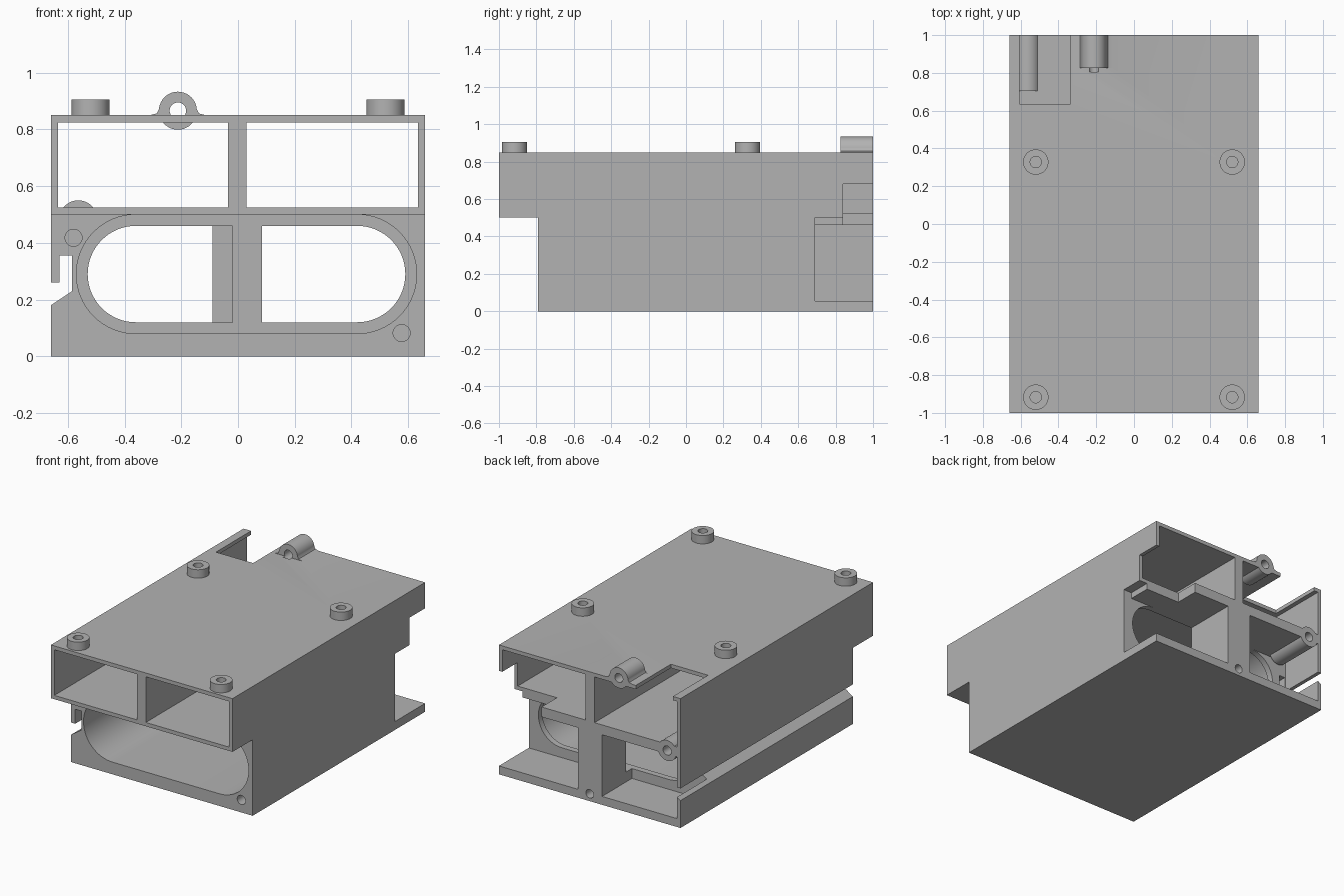
import bpy, bmesh
from math import sin, cos, pi

if "Cube" in bpy.data.objects:
    bpy.data.objects.remove(bpy.data.objects["Cube"], do_unlink=True)

grey = bpy.data.materials.new("plain grey")
grey.use_nodes = True
COLOUR = (0.45, 0.45, 0.45, 1)
grey.diffuse_color = COLOUR
grey.node_tree.nodes["Principled BSDF"].inputs["Base Color"].default_value = COLOUR


def prism(name, points, axis, start, end):
    """Extrude a 2D outline along one axis."""
    def place(u, v, w):
        return {"x": (w, u, v), "y": (u, w, v), "z": (u, v, w)}[axis]
    bm = bmesh.new()
    rings = [[bm.verts.new(place(u, v, w)) for u, v in points] for w in (start, end)]
    n = len(points)
    for ring in rings:
        bm.faces.new(ring)
    for i in range(n):
        j = (i + 1) % n
        bm.faces.new((rings[0][i], rings[0][j], rings[1][j], rings[1][i]))
    bmesh.ops.recalc_face_normals(bm, faces=bm.faces)
    mesh = bpy.data.meshes.new(name)
    bm.to_mesh(mesh)
    bm.free()
    mesh.materials.append(grey)
    obj = bpy.data.objects.new(name, mesh)
    bpy.context.collection.objects.link(obj)
    return obj


def rect(a, b, c, d):
    return [(a, c), (b, c), (b, d), (a, d)]


def arc(cx, cz, r, first, last, n=32):
    return [(cx + r * cos(first + (last - first) * i / n),
             cz + r * sin(first + (last - first) * i / n)) for i in range(n + 1)]


def circle(cx, cz, r):
    return arc(cx, cz, r, 0, 2 * pi, 40)[:-1]


def combine(target, tool, operation):
    mod = target.modifiers.new(operation.lower(), "BOOLEAN")
    mod.operation, mod.object, mod.solver = operation, tool, "EXACT"
    bpy.context.view_layer.objects.active = target
    bpy.ops.object.modifier_apply(modifier=mod.name)
    bpy.data.objects.remove(tool, do_unlink=True)


def cut(points, axis, start, end):
    combine(housing, prism("cutter", points, axis, start, end), "DIFFERENCE")


def add(points, axis, start, end):
    combine(housing, prism("addition", points, axis, start, end), "UNION")


# Housing block, with the upper deck overhanging the front
side = [(-1, 0.5), (-0.79, 0.5), (-0.79, 0), (1, 0), (1, 0.85), (-1, 0.85)]
housing = prism("housing", side, "x", -0.66, 0.66)

# Two upper bays through the full length
for left, right in ((-0.635, -0.035), (0.03, 0.635)):
    cut(rect(left, right, 0.525, 0.825), "y", -1.1, 1.1)

# Rounded front cavity, then the two openings in its rear lip
cut(arc(-0.36, 0.29, 0.21, pi / 2, 1.5 * pi) + arc(0.42, 0.29, 0.21, -pi / 2, pi / 2),
    "y", -0.9, 0.65)
cut(arc(-0.36, 0.29, 0.17, pi / 2, 1.5 * pi) + [(-0.02, 0.12), (-0.02, 0.46)],
    "y", 0.6, 0.75)
cut(arc(0.42, 0.29, 0.17, -pi / 2, pi / 2) + [(0.085, 0.46), (0.085, 0.12)],
    "y", 0.6, 0.75)

# Rear pockets on both sides of the pillar, the left one open at the side
cut(rect(-0.635, -0.09, 0.055, 0.46), "y", 0.69, 1.1)
cut(rect(0.085, 0.7, 0.055, 0.46), "y", 0.69, 1.1)
cut(rect(0.6, 0.7, 0.4, 0.5), "y", 0.69, 1.1)
cut(rect(0.35, 0.7, 0.4, 0.68), "y", 0.84, 1.1)

# Side groove with a sloped lower edge
cut([(-0.7, 0.153), (-0.66, 0.18), (-0.585, 0.23), (-0.585, 0.355),
     (-0.63, 0.355), (-0.63, 0.26), (-0.7, 0.26)], "y", -1.1, 1.1)

# Notch in the top plate
cut(rect(-0.605, -0.335, 0.635, 1.1), "z", 0.75, 0.95)

# Rear tube, and the lug on the top with its flared foot
add(circle(-0.563, 0.483, 0.067), "y", 0.705, 1)
lug = -0.212
flare = [(0.1, 0.84), (0.1, 0.85), (0.075, 0.856), (0.062, 0.88)]
add([(lug - u, z) for u, z in flare] + [(lug + u, z) for u, z in reversed(flare)],
    "y", 0.825, 1)
add(circle(lug, 0.866, 0.067), "y", 0.825, 1)

# Mounting bosses
for x in (-0.52, 0.52):
    for y in (-0.917, 0.328):
        add(circle(x, y, 0.067), "z", 0.84, 0.905)
        cut(circle(x, y, 0.03), "z", 0.845, 1)

# Screw holes at the rear and the front
cut(circle(lug, 0.866, 0.029), "y", 0.805, 1.1)
cut(circle(-0.563, 0.483, 0.03), "y", 0.72, 1.1)
cut(circle(0, 0.048, 0.028), "y", 0.72, 1.1)
cut(circle(-0.58, 0.418, 0.03), "y", -0.9, -0.5)
cut(circle(0.577, 0.082, 0.03), "y", -0.9, -0.5)

# Smooth the round walls and keep the edges sharp
bpy.ops.object.select_all(action="DESELECT")
housing.select_set(True)
bpy.context.view_layer.objects.active = housing
bpy.ops.object.shade_smooth_by_angle(angle=pi / 6)
